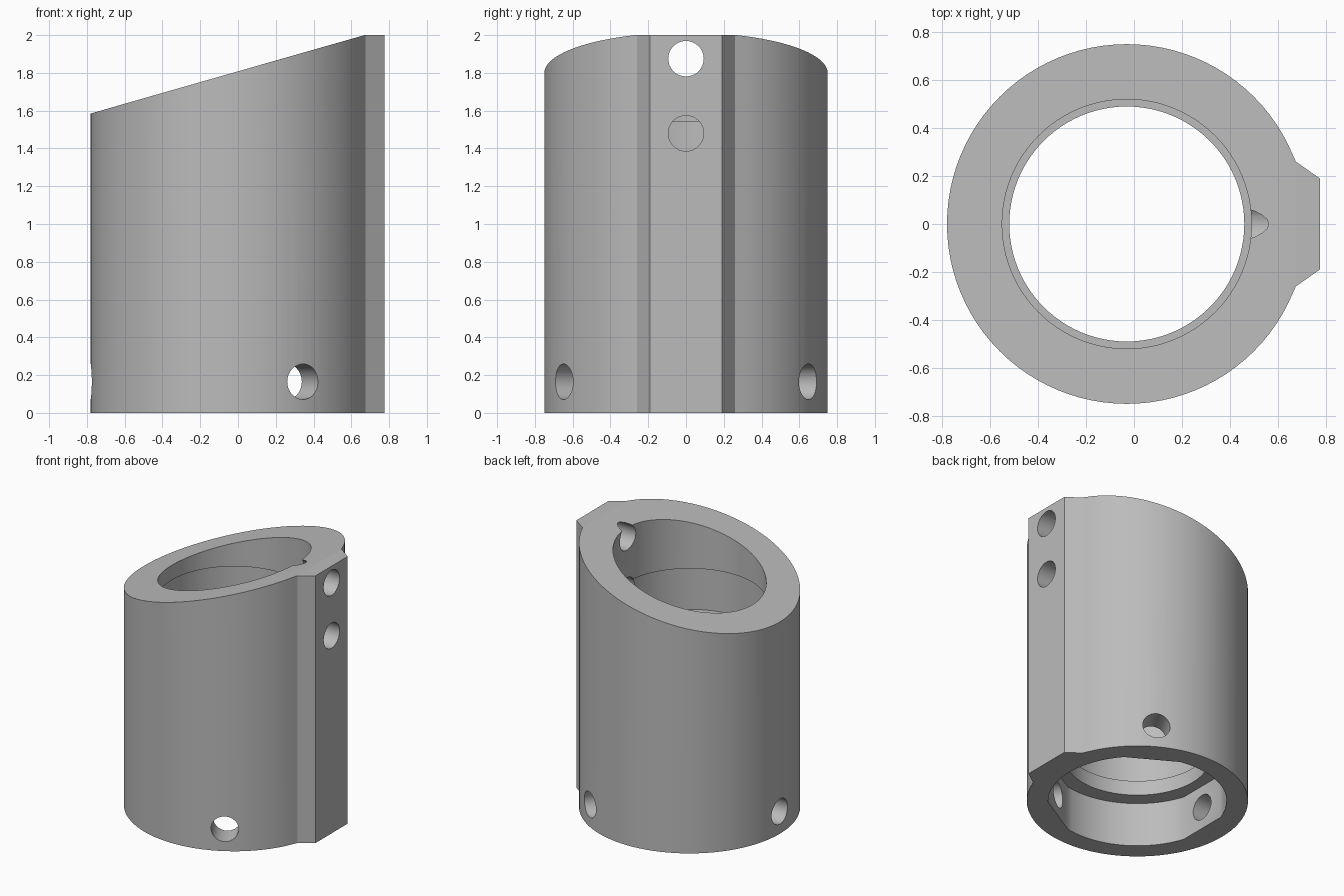
import bpy, bmesh, math
from mathutils import Vector

CENTRE = -0.03          # x of the tube axis
SEGMENTS = 96
PIN_ANGLES = (60, 180, 300)

if "Cube" in bpy.data.objects:
    bpy.data.objects.remove(bpy.data.objects["Cube"], do_unlink=True)

grey = bpy.data.materials.new("plain grey")
grey.use_nodes = True
grey.diffuse_color = (0.5, 0.5, 0.5, 1)
grey.node_tree.nodes["Principled BSDF"].inputs["Base Color"].default_value = (0.5, 0.5, 0.5, 1)


def circle(radius, count=SEGMENTS, keep=lambda degrees: True):
    """Points of a circle, leaving out those the rule rejects."""
    steps = [360 * i / count for i in range(count)]
    return [(radius * math.cos(math.radians(a)), radius * math.sin(math.radians(a)))
            for a in steps if keep(a)]


def prism(name, outline, bottom, top):
    """Extrude a flat outline between two heights."""
    bm = bmesh.new()
    base = bm.faces.new([bm.verts.new((x, y, bottom)) for x, y in outline])
    new = bmesh.ops.extrude_face_region(bm, geom=[base])["geom"]
    lifted = [v for v in new if isinstance(v, bmesh.types.BMVert)]
    bmesh.ops.translate(bm, vec=(0, 0, top - bottom), verts=lifted)
    bmesh.ops.recalc_face_normals(bm, faces=bm.faces)
    mesh = bpy.data.meshes.new(name)
    bm.to_mesh(mesh)
    bm.free()
    mesh.materials.append(grey)
    obj = bpy.data.objects.new(name, mesh)
    obj.location.x = CENTRE
    bpy.context.collection.objects.link(obj)
    return obj


def radial_hole(name, angle, height, start):
    """Round cutter pointing outward from the tube axis."""
    obj = prism(name, circle(0.094, 32), start, 1.0)
    obj.rotation_euler = (0, math.pi / 2, math.radians(angle))
    obj.location.z = height
    return obj


# Tube with the flat-faced rib on its +x side
outline = [(0.805, -0.19), (0.805, 0.19), (0.705, 0.26)]
outline += circle(0.75, keep=lambda a: 21 < a < 339) + [(0.705, -0.26)]
body = prism("slanted_sleeve", outline, 0, 2)

# Slanted top, level only over the rib
bm = bmesh.new()
bm.from_mesh(body.data)
slope = (2.0 - 1.585) / 1.45
cut = bmesh.ops.bisect_plane(bm, geom=bm.verts[:] + bm.edges[:] + bm.faces[:],
                             plane_co=Vector((0.70, 0, 2)),
                             plane_no=Vector((-slope, 0, 1)), clear_outer=True)
rim = [e for e in bm.edges if e.is_boundary]
bmesh.ops.contextual_create(bm, geom=rim)
bmesh.ops.recalc_face_normals(bm, faces=bm.faces)
bm.to_mesh(body.data)
bm.free()

# Bottom socket with a flat behind each pin hole
socket = circle(0.605, keep=lambda a: all(abs(a - p) > 18.7 for p in PIN_ANGLES))

# Stepped bore, bottom socket, pin holes and rib holes
cutters = [
    prism("socket_cutter", socket, -0.2, 0.33),
    prism("neck_cutter", circle(0.49), 0.2, 1.4),
    prism("lower_bore_cutter", circle(0.5), 0.44, 1.2),
    prism("groove_cutter", circle(0.53), 1.23, 1.54),
    prism("upper_bore_cutter", circle(0.52), 1.45, 2.3),
]
cutters += [radial_hole("pin_hole_cutter", a, 0.165, 0.4) for a in PIN_ANGLES]
cutters += [radial_hole("rib_hole_cutter", 0, z, 0.3) for z in (1.48, 1.875)]

bpy.ops.object.select_all(action="DESELECT")
body.select_set(True)
bpy.context.view_layer.objects.active = body
for cutter in cutters:
    cutter.hide_render = True
    mod = body.modifiers.new(cutter.name, "BOOLEAN")
    mod.operation = "DIFFERENCE"
    mod.solver = "EXACT"
    mod.object = cutter
    bpy.ops.object.modifier_apply(modifier=mod.name)
for cutter in cutters:
    bpy.data.objects.remove(cutter, do_unlink=True)

bpy.ops.object.shade_smooth_by_angle(angle=math.radians(25))
